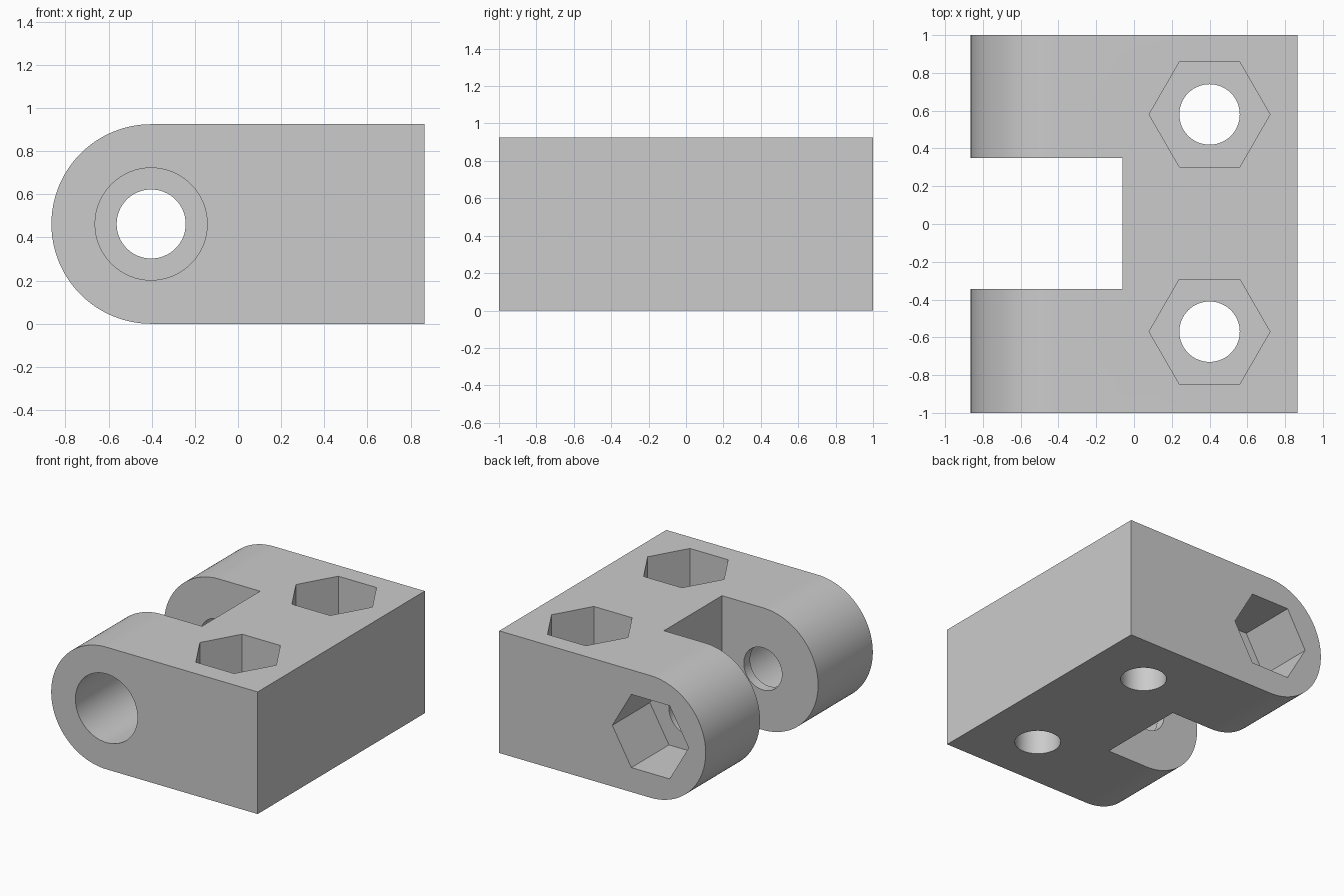
import bpy, bmesh, math
from mathutils import Vector

cube = bpy.data.objects.get("Cube")
if cube:
    bpy.data.objects.remove(cube, do_unlink=True)

HEIGHT = 0.925
HALF_X = 0.865
RADIUS = HEIGHT / 2
PIN = Vector((RADIUS - HALF_X, 0, RADIUS))   # hinge axis position
BOLT_R, HEAD_R, NUT_R = 0.16, 0.26, 0.32


def prism(name, points, travel):
    """Extrude a closed outline along a vector."""
    bm = bmesh.new()
    face = bm.faces.new([bm.verts.new(p) for p in points])
    new = bmesh.ops.extrude_face_region(bm, geom=[face], use_keep_orig=True)
    verts = [v for v in new["geom"] if isinstance(v, bmesh.types.BMVert)]
    bmesh.ops.translate(bm, verts=verts, vec=travel)
    bmesh.ops.recalc_face_normals(bm, faces=bm.faces)
    mesh = bpy.data.meshes.new(name)
    bm.to_mesh(mesh)
    bm.free()
    obj = bpy.data.objects.new(name, mesh)
    bpy.context.collection.objects.link(obj)
    return obj


def ring(center, radius, sides, upright):
    """Regular outline facing z (upright) or y, with a corner on +x."""
    pts = []
    for i in range(sides):
        a = math.tau * i / sides
        c, s = radius * math.cos(a), radius * math.sin(a)
        pts.append(Vector(center) + Vector((c, s, 0) if upright else (c, 0, s)))
    return pts


def cut(body, cutter):
    """Subtract a cutter from the body, then discard it."""
    cutter.hide_render = True
    mod = body.modifiers.new("cut", 'BOOLEAN')
    mod.operation, mod.solver, mod.object = 'DIFFERENCE', 'EXACT', cutter
    bpy.context.view_layer.update()
    graph = bpy.context.evaluated_depsgraph_get()
    result = bpy.data.meshes.new_from_object(body.evaluated_get(graph))
    body.modifiers.clear()
    body.data = result
    bpy.data.objects.remove(cutter, do_unlink=True)


# Block with one fully rounded end
outline = [Vector((HALF_X, -1, 0)), Vector((HALF_X, -1, HEIGHT))]
for i in range(65):
    a = math.pi / 2 + math.pi * i / 64
    outline.append(Vector((PIN.x + RADIUS * math.cos(a), -1, PIN.z + RADIUS * math.sin(a))))
body = prism("hinge_body", outline, (0, 2, 0))

# Slot between the two knuckles
slot = [Vector((x, y, -1)) for x, y in ((-2, -0.345), (-0.06, -0.345), (-0.06, 0.35), (-2, 0.35))]
cut(body, prism("slot_cutter", slot, (0, 0, 3)))

# Pin hole, round head recess at the front, hexagonal nut pocket at the back
cut(body, prism("pin_cutter", ring((PIN.x, -2, PIN.z), BOLT_R, 64, False), (0, 4, 0)))
cut(body, prism("head_cutter", ring((PIN.x, -1.5, PIN.z), HEAD_R, 64, False), (0, 1.08, 0)))
cut(body, prism("nut_cutter", ring((PIN.x, 1.5, PIN.z), NUT_R, 6, False), (0, -0.95, 0)))

# Mounting holes with hexagonal pockets in the top
for y in (-0.57, 0.58):
    cut(body, prism("bolt_cutter", ring((0.4, y, -1), BOLT_R, 64, True), (0, 0, 3)))
    cut(body, prism("pocket_cutter", ring((0.4, y, HEIGHT - 0.48), NUT_R, 6, True), (0, 0, 1)))

# Plain grey plastic
grey = bpy.data.materials.new("light_grey")
grey.use_nodes = True
color = (0.6, 0.6, 0.6, 1)
grey.diffuse_color = color
grey.node_tree.nodes["Principled BSDF"].inputs["Base Color"].default_value = color
body.data.materials.clear()
body.data.materials.append(grey)

bpy.ops.object.select_all(action='DESELECT')
body.select_set(True)
bpy.context.view_layer.objects.active = body
bpy.ops.object.shade_smooth_by_angle(angle=math.radians(30))
